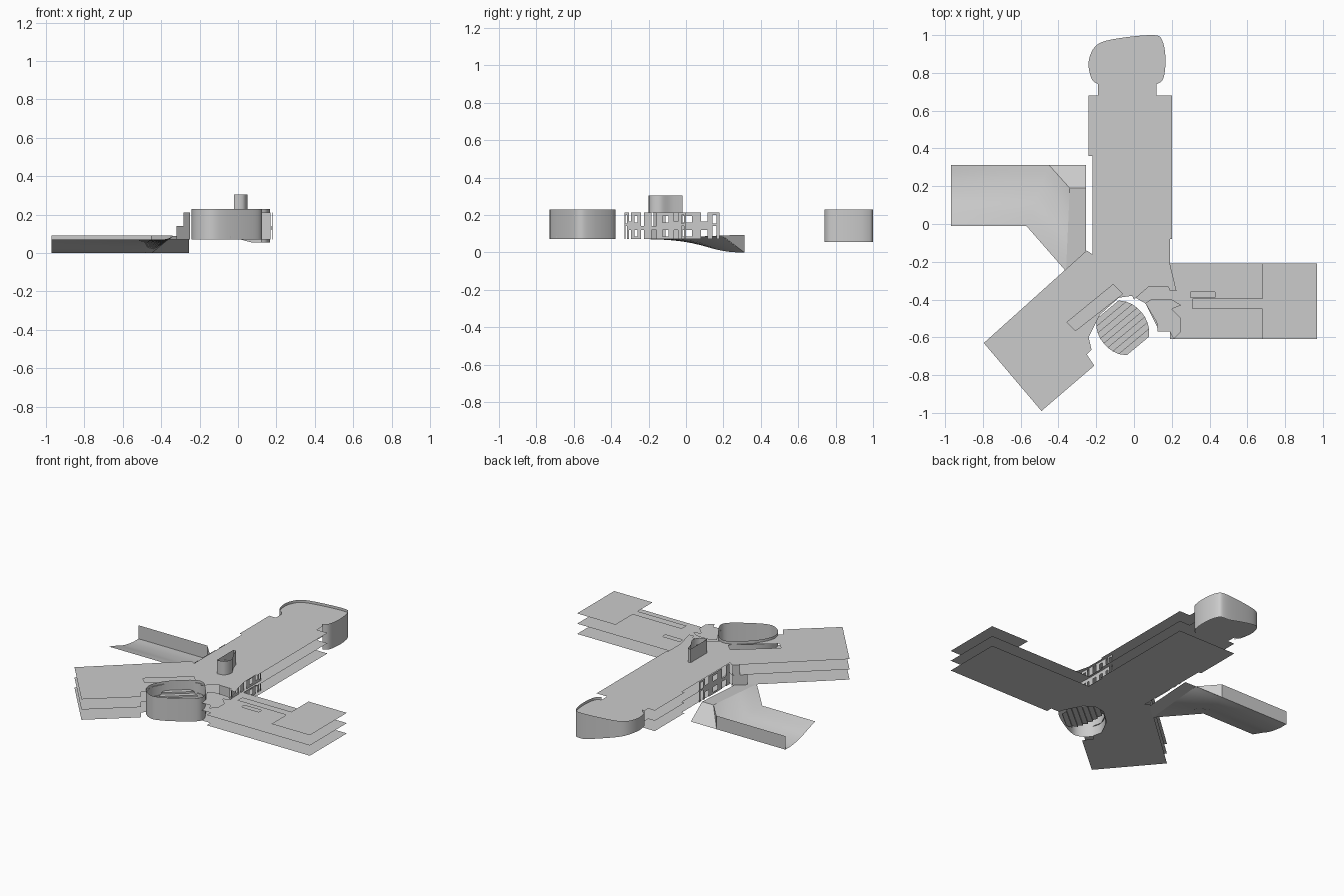
import bpy, bmesh, math
from mathutils import Vector
from mathutils.geometry import tessellate_polygon

if "Cube" in bpy.data.objects:
    bpy.data.objects.remove(bpy.data.objects["Cube"])

LOW, MID, TOP = 0.072, 0.142, 0.212


def make(name, verts, faces, smooth=False):
    me = bpy.data.meshes.new(name)
    me.from_pydata(verts, [], faces)
    me.update()
    ob = bpy.data.objects.new(name, me)
    bpy.context.collection.objects.link(ob)
    if smooth:
        bpy.context.view_layer.objects.active = ob
        ob.select_set(True)
        bpy.ops.object.shade_smooth_by_angle(angle=math.radians(35))
        ob.select_set(False)
    return ob


def sheet(name, z, outline, holes=()):
    """Flat floor sheet with optional openings."""
    loops = [[Vector((x, y, z)) for x, y in lp] for lp in [outline, *holes]]
    flat = [v for lp in loops for v in lp]
    tris = []
    for t in tessellate_polygon(loops):
        a, b, c = (flat[i] for i in t)
        up = (b - a).cross(c - a).z > 0
        tris.append(t if up else t[::-1])
    return make(name, flat, tris)


def spline(pts, closed, n=6):
    """Smooth curve through the given points."""
    out, m = [], len(pts)
    for i in range(m if closed else m - 1):
        get = lambda k: Vector(pts[k % m] if closed else pts[min(max(k, 0), m - 1)])
        a, b, c, d = get(i - 1), get(i), get(i + 1), get(i + 2)
        for j in range(n):
            t = j / n
            out.append(tuple(0.5 * (2 * b + (c - a) * t + (2 * a - 5 * b + 4 * c - d) * t * t
                                    + (3 * b - a - 3 * c + d) * t ** 3)))
    if not closed:
        out.append(tuple(pts[-1]))
    return out


def ribbon(name, pts, bottom, top, closed=False):
    """Thin upright wall along a path; bottom may be a function of x."""
    f = bottom if callable(bottom) else (lambda x: bottom)
    n = len(pts)
    verts = [(x, y, f(x)) for x, y in pts] + [(x, y, top) for x, y in pts]
    faces = [(i, (i + 1) % n, n + (i + 1) % n, n + i) for i in range(n if closed else n - 1)]
    return make(name, verts, faces, True)


def panels(name, a, b, parts):
    """Upright wall panels between plan points a and b: (start, end, z0, z1)."""
    a, b = Vector(a), Vector(b)
    verts, faces = [], []
    for s, e, z0, z1 in parts:
        k, p, q = len(verts), a.lerp(b, s), a.lerp(b, e)
        verts += [(*p, z0), (*q, z0), (*q, z1), (*p, z1)]
        faces.append((k, k + 1, k + 2, k + 3))
    return make(name, verts, faces)


# floor sheets of the three wings
north_west = [(.2, .68), (-.24, .68), (-.24, .36), (-.22, .36), (-.22, -.16), (-.25, -.14),
              (-.795, -.63), (-.49, -.99), (-.21, -.75), (-.25, -.69), (-.225, -.665),
              (-.24, -.6), (-.18, -.48), (-.08, -.39), (-.01, -.38)]
east_low = [(.06, -.42), (.125, -.55), (.125, -.57), (.19, -.57), (.19, -.61), (.97, -.61),
            (.97, -.21), (.19, -.21), (.19, -.08), (.2, -.08)]
east_top = [(0, -.4), (.08, -.33), (.18, -.33), (.19, -.355), (.225, -.355),
            (.19, -.21), (.19, -.08), (.2, -.08)]
stair_hole = [(.3, -.39), (.3, -.36), (.43, -.36), (.43, -.39)]
long_slot = [(-.355, -.52), (-.11, -.32), (-.06, -.37), (-.31, -.565)]
sheet("ground_floor", LOW, north_west + east_low)
sheet("middle_floor", MID, north_west + east_low, [stair_hole])
sheet("main_roof", TOP, north_west + east_top, [long_slot])
sheet("east_roof", TOP, [(.31, -.45), (.68, -.45), (.68, -.61), (.97, -.61), (.97, -.21),
                         (.68, -.21), (.68, -.395), (.31, -.395)])
sheet("foyer_roof", TOP - .02, [(.06, -.42), (.12, -.52), (.125, -.57), (.19, -.57), (.21, -.61),
                                (.25, -.57), (.25, -.5), (.2, -.45), (.25, -.43), (.2, -.4),
                                (.09, -.4)])

# south hall: rounded wall with stepped seating
hall = spline([(-.24, -.6), (-.22, -.68), (-.15, -.727), (-.07, -.71), (.06, -.635),
               (.123, -.575), (.11, -.51), (.05, -.425), (-.01, -.378), (-.08, -.4),
               (-.19, -.5)], True)
ribbon("south_hall_wall", hall, LOW, .23, True)
u, v, c = Vector((.77, .64)), Vector((.64, -.77)), Vector((-.06, -.55))
verts, faces = [], []
ROWS = 8
for i in range(ROWS + 1):
    d = -.125 + .25 * i / ROWS
    half = .12 * math.sqrt(max(.2, 1 - (d / .15) ** 2)) + .01
    for z in (.165 - .011 * (i - 1), .165 - .011 * i):
        for s in (-half, half):
            verts.append((*(c + u * s + v * d), z))
for i in range(2 * ROWS + 1):
    k = 2 * i
    faces.append((k, k + 1, k + 3, k + 2))
make("hall_seating", verts, faces)

# north hall: rounded end wall with a sloping lower edge
end = spline([(-.19, .74), (-.225, .77), (-.24, .86), (-.2, .945), (-.1, .98), (.1, 1.0),
              (.15, .97), (.167, .87), (.155, .77), (.12, .74)], False)
ribbon("north_hall_wall", end, lambda x: .055 + .28 * max(0, .07 - x), .23)
for name, z in (("north_hall_floor", MID), ("north_hall_roof", TOP)):
    sheet(name, z, [(.12, .68)] + end[::-1] + [(-.19, .68)])

# roof stair core: curved screen and round post
core = [(-.02, -.2), (-.02, -.02)] + spline([(0, -.02), (.02, -.08), (.05, -.14),
                                             (.03, -.19), (-.02, -.2)], False)
ribbon("roof_core_wall", core, TOP, .305)
post = [(.017 * math.cos(i * math.pi / 6), -.14 + .017 * math.sin(i * math.pi / 6)) for i in range(12)]
ribbon("roof_core_post", post, TOP, .28, True)

# facade walls with window and door openings where the wings meet
facade = [(0, .12, LOW, TOP), (.12, .25, .12, MID), (.25, .4, LOW, TOP), (.4, .55, LOW, .085),
          (.4, .55, .12, .16), (.4, .55, .195, TOP), (.55, .7, LOW, TOP), (.7, .8, .12, .165),
          (.8, .88, LOW, TOP), (.88, .95, MID, .155), (.88, .95, .2, TOP), (.95, 1, LOW, TOP)]
panels("west_facade", (-.225, -.15), (-.225, .18), facade)
panels("southwest_facade", (-.25, -.145), (-.32, -.205),
       [(0, .5, LOW, TOP), (.5, 1, LOW, MID)])
panels("east_facade", (.175, -.21), (.175, .0), facade)
panels("entrance_facade", (.175, -.21), (.18, -.33), facade)
panels("foyer_facade", (.09, -.33), (.17, -.33), [(0, 1, LOW, TOP)])

# curved approach ramp, turning towards the building
prof = spline([(-.01, .07), (.07, .045), (.15, .018), (.24, .002), (.312, 0)], False, 4)
n = len(prof)
verts = []
for y, z in prof:
    t = (y + .01) / .322
    verts += [(-.97, y, z), (-.57 + .12 * t, y, z),
              (-.36 + .02 * t, -.25 + .44 * t, .07 + .02 * t)]
faces = []
for i in range(n - 1):
    k = 3 * i
    faces += [(k, k + 1, k + 4, k + 3), (k + 1, k + 2, k + 5, k + 4)]
make("ramp_surface", verts, faces, True)
make("ramp_side_wall",
     [(-.97, .312, 0), (-.45, .312, 0), (-.45, .312, .092), (-.97, .312, .092), (-.34, .19, .091)],
     [(0, 1, 2, 3), (1, 4, 2)])
make("ramp_landing",
     [(-.45, .312, 0), (-.255, .312, 0), (-.255, .19, .09), (-.34, .19, .09),
      (-.36, -.25, .07), (-.255, -.15, .07)],
     [(0, 1, 2, 3), (3, 2, 5, 4)])
